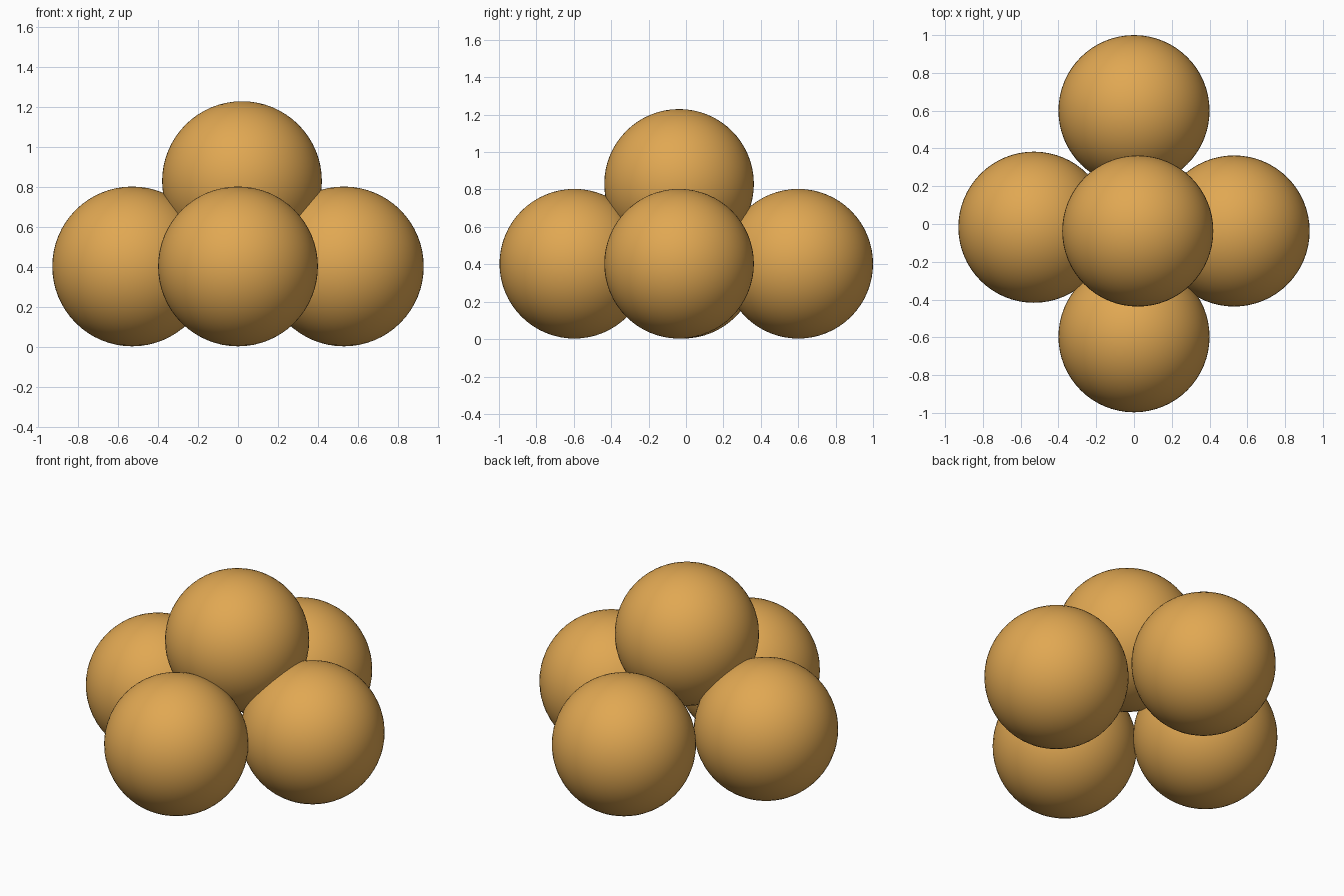
import bpy

if "Cube" in bpy.data.objects:
    bpy.data.objects.remove(bpy.data.objects["Cube"])

# one warm ochre colour
ochre = bpy.data.materials.new("warm_ochre")
ochre.diffuse_color = (0.75, 0.39, 0.085, 1.0)
ochre.use_nodes = True
ochre.node_tree.nodes["Principled BSDF"].inputs["Base Color"].default_value = ochre.diffuse_color

RADIUS = 0.40


def ball(name, x, y, z):
    bpy.ops.mesh.primitive_uv_sphere_add(segments=64, ring_count=32,
                                         radius=RADIUS, location=(x, y, z))
    obj = bpy.context.object
    obj.name = name
    obj.data.materials.append(ochre)
    bpy.ops.object.shade_smooth()
    return obj


# bottom layer: four balls in a cross
ball("front_ball", 0.0, -0.597, 0.403)
ball("back_ball", 0.0, 0.60, 0.403)
ball("left_ball", -0.53, -0.017, 0.403)
ball("right_ball", 0.53, -0.037, 0.403)

# single ball resting on top
ball("top_ball", 0.02, -0.037, 0.83)
